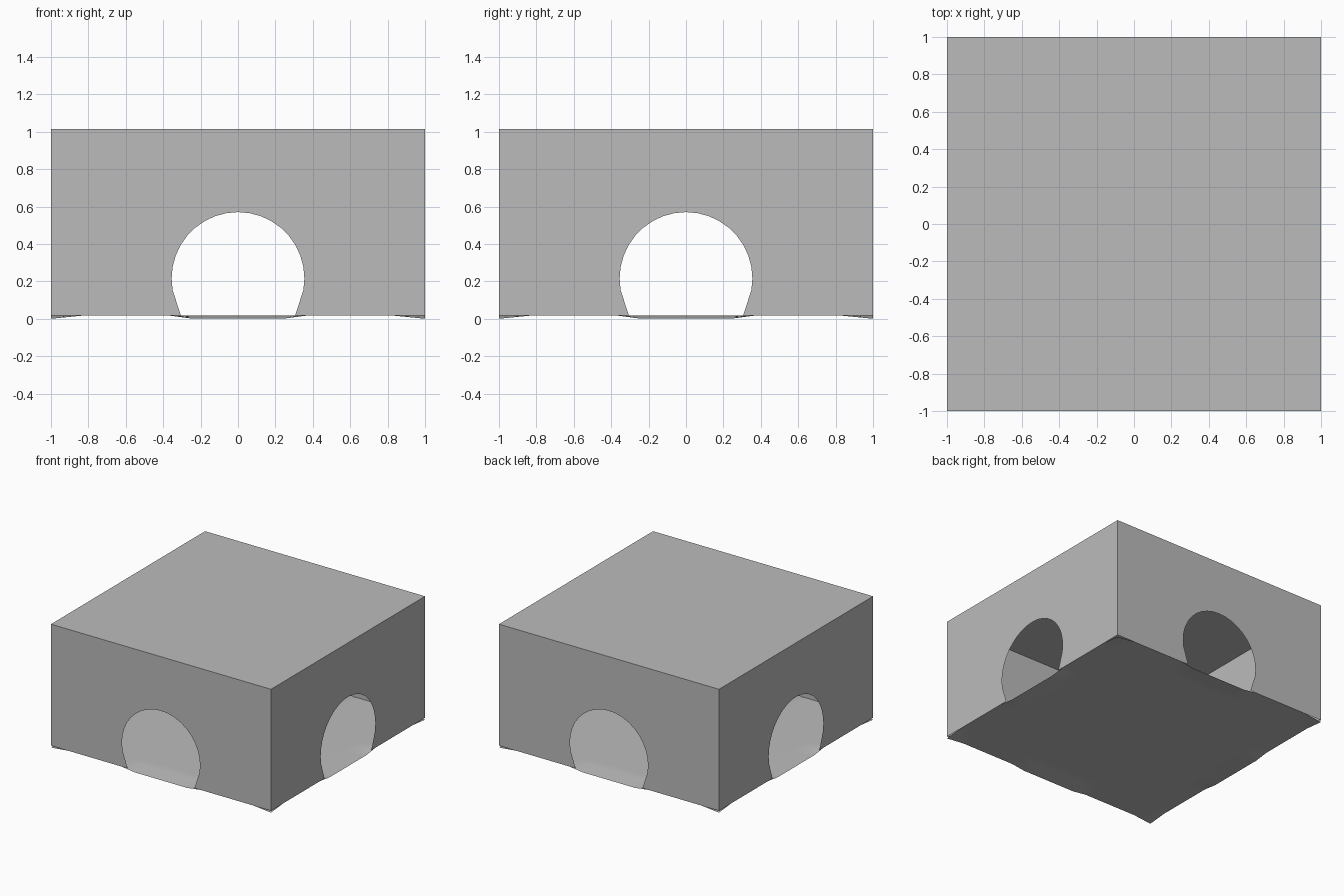
import bpy
import bmesh
from math import sin, cos, radians
from mathutils import Matrix

if "Cube" in bpy.data.objects:
    bpy.data.objects.remove(bpy.data.objects["Cube"], do_unlink=True)

BASE, TOP, ROOF = 0.016, 1.0, 1.014

grey = bpy.data.materials.new("plain_grey")
grey.use_nodes = True
colour = (0.5, 0.5, 0.5, 1)
grey.diffuse_color = colour
grey.node_tree.nodes["Principled BSDF"].inputs["Base Color"].default_value = colour


def add_object(name, bm):
    mesh = bpy.data.meshes.new(name)
    bm.to_mesh(mesh)
    bm.free()
    mesh.materials.append(grey)
    obj = bpy.data.objects.new(name, mesh)
    bpy.context.collection.objects.link(obj)
    return obj


# Thin walls, each with a round-headed opening down to the floor
def add_wall(name, turn):
    arch = [(0.355 * cos(radians(a)), 0.215 + 0.355 * sin(radians(a)))
            for a in range(-10, 191, 10)]
    outline = [(-1, TOP), (-1, BASE), (-0.305, BASE)] + arch[::-1]
    outline += [(0.305, BASE), (1, BASE), (1, TOP)]
    bm = bmesh.new()
    bm.faces.new([bm.verts.new((x, -1, z)) for x, z in outline])
    bm.transform(Matrix.Rotation(radians(turn), 4, "Z"))
    add_object(name, bm)


for i, side in enumerate(("front", "left", "back", "right")):
    add_wall(side + "_wall", 90 * i)

# Thin flat roof slab
bm = bmesh.new()
bmesh.ops.create_cube(bm, size=1)
bmesh.ops.scale(bm, vec=(2, 2, ROOF - TOP), verts=bm.verts)
bmesh.ops.translate(bm, vec=(0, 0, (ROOF + TOP) / 2), verts=bm.verts)
add_object("roof", bm)


# Thin floor sheet sagging slightly at the corners and at each doorway
def sag(t):
    t = abs(t)
    return max(0, min(1, (0.36 - t) / 0.12)), max(0, (t - 0.84) / 0.16)


bm = bmesh.new()
bmesh.ops.create_grid(bm, x_segments=50, y_segments=50, size=1)
for v in bm.verts:
    (mid_x, end_x), (mid_y, end_y) = sag(v.co.x), sag(v.co.y)
    v.co.z = BASE * (1 - max(end_x * end_y, mid_x * end_y, end_x * mid_y))
floor = add_object("floor", bm)
floor.data.shade_smooth()
